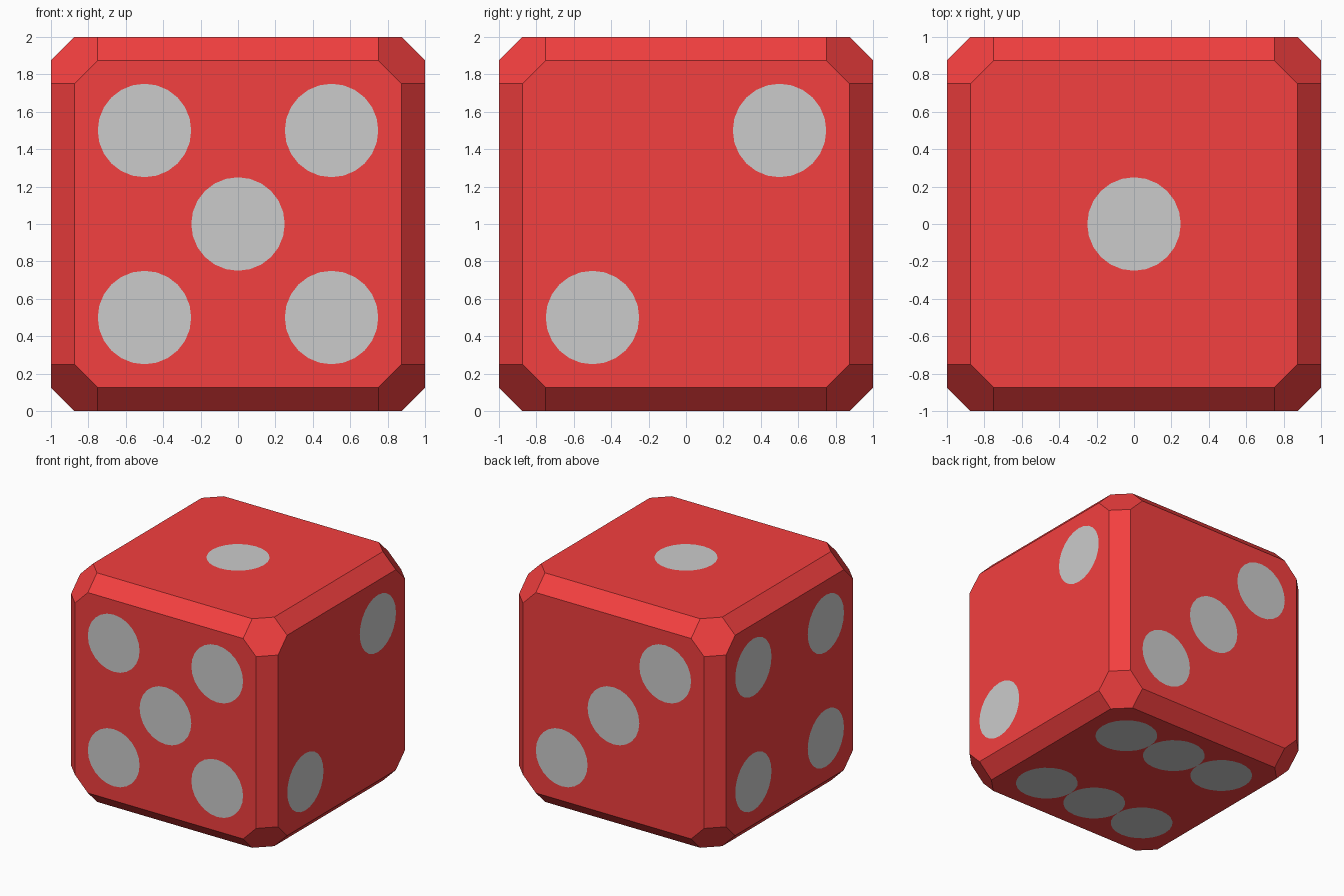
import bpy, bmesh
from itertools import permutations, product
from mathutils import Vector, Matrix

if "Cube" in bpy.data.objects:
    bpy.data.objects.remove(bpy.data.objects["Cube"])


def material(name, color):
    m = bpy.data.materials.new(name)
    m.diffuse_color = color
    m.use_nodes = True
    m.node_tree.nodes["Principled BSDF"].inputs["Base Color"].default_value = m.diffuse_color
    return m


def add_object(name, bm, mat=None):
    me = bpy.data.meshes.new(name)
    bm.to_mesh(me)
    bm.free()
    ob = bpy.data.objects.new(name, me)
    ob.location.z = 1
    bpy.context.collection.objects.link(ob)
    if mat:
        me.materials.append(mat)
    return ob


# Body: cube with chamfered edges and hexagonal corners
bm = bmesh.new()
for p in permutations((0.75, 0.875, 1.0)):
    for s in product((-1, 1), repeat=3):
        bm.verts.new([a * b for a, b in zip(p, s)])
bmesh.ops.convex_hull(bm, input=bm.verts[:])
bmesh.ops.dissolve_limit(bm, angle_limit=0.02, verts=bm.verts[:], edges=bm.edges[:])
bmesh.ops.recalc_face_normals(bm, faces=bm.faces[:])
add_object("die_body", bm, material("red", (0.9, 0.05, 0.05, 1)))

# Pips: flat discs lying on each face (u axis, v axis, pip centres)
h = 0.5
four = [(-h, -h), (h, -h), (-h, h), (h, h)]
X, Y, Z = Vector((1, 0, 0)), Vector((0, 1, 0)), Vector((0, 0, 1))
sides = {
    "top": (X, Y, [(0, 0)]),
    "right": (Y, Z, [(-h, -h), (h, h)]),
    "back": (-X, Z, [(-h, -h), (0, 0), (h, h)]),
    "left": (-Y, Z, four),
    "front": (X, Z, four + [(0, 0)]),
    "bottom": (X, -Y, four + [(0, -h), (0, h)]),
}
for side, (u, v, spots) in sides.items():
    n = u.cross(v)
    bm = bmesh.new()
    for a, b in spots:
        m = Matrix((u, v, n)).transposed().to_4x4()
        m.translation = u * a + v * b + n * 1.001
        bmesh.ops.create_circle(bm, cap_ends=True, segments=24, radius=0.25, matrix=m)
    for f in bm.faces:
        f.normal_update()
        if f.normal.dot(n) < 0:
            f.normal_flip()
    add_object("pips_" + side, bm)
